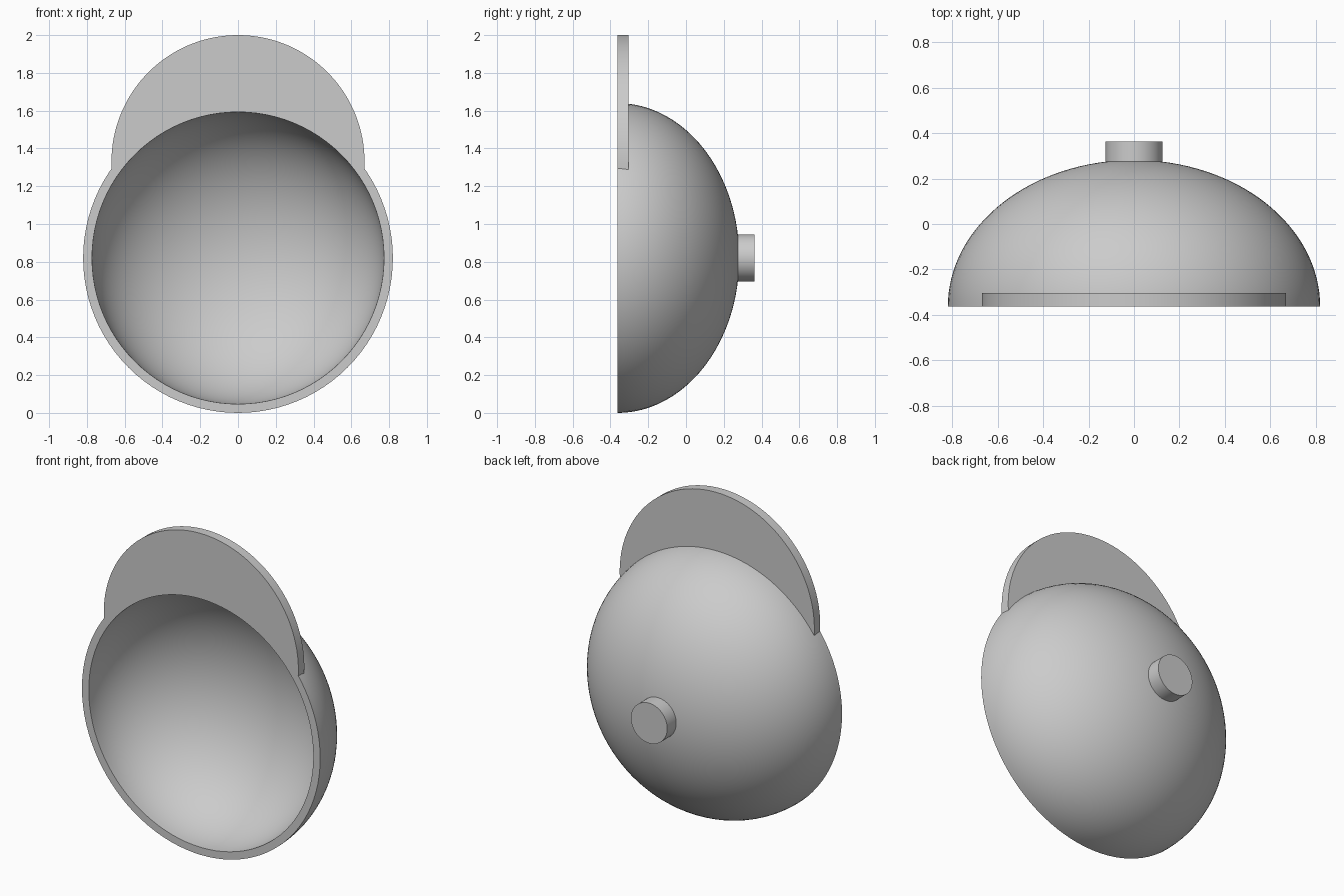
import bpy, bmesh, math
from mathutils import Vector

cube = bpy.data.objects.get("Cube")
if cube:
    bpy.data.objects.remove(cube, do_unlink=True)

RADIUS, INNER = 0.82, 0.773       # rim radii
FRONT, CENTER_Z = -0.363, 0.82    # rim plane and bowl axis
DEPTH, INNER_DEPTH = 0.645, 0.598

grey = bpy.data.materials.new("plain grey")
grey.use_nodes = True
color = (0.6, 0.6, 0.6, 1)
grey.diffuse_color = color
grey.node_tree.nodes["Principled BSDF"].inputs["Base Color"].default_value = color


def finish(name, bm, angle=35):
    bmesh.ops.remove_doubles(bm, verts=bm.verts, dist=1e-4)
    bmesh.ops.recalc_face_normals(bm, faces=bm.faces)
    mesh = bpy.data.meshes.new(name)
    bm.to_mesh(mesh)
    bm.free()
    obj = bpy.data.objects.new(name, mesh)
    bpy.context.collection.objects.link(obj)
    mesh.materials.append(grey)
    bpy.ops.object.select_all(action="DESELECT")
    obj.select_set(True)
    bpy.context.view_layer.objects.active = obj
    bpy.ops.object.shade_smooth_by_angle(angle=math.radians(angle))
    return obj


def lathe(name, profile, steps=96):
    """Spin (radius, y) points around the bowl axis."""
    bm = bmesh.new()
    verts = [bm.verts.new((r, y, CENTER_Z)) for r, y in profile]
    edges = [bm.edges.new(pair) for pair in zip(verts, verts[1:])]
    bmesh.ops.spin(bm, geom=verts + edges, cent=(0, 0, CENTER_Z), axis=(0, 1, 0),
                   angle=math.tau, steps=steps)
    return finish(name, bm)


def quarter(radius, depth, count=32):
    angles = [math.pi / 2 * i / count for i in range(count + 1)]
    return [(radius * math.cos(a), FRONT + depth * math.sin(a)) for a in angles]


# Hollow bowl with a flat rim
outer = quarter(RADIUS, DEPTH)
inner = quarter(INNER, INNER_DEPTH)
lathe("bowl_shell", outer[::-1] + inner)

# Round mounting knob on the back
lathe("back_knob", [(0, 0.25), (0.125, 0.25), (0.125, 0.363), (0, 0.363)], 64)

# Crescent visor: round plate trimmed to follow the bowl
VISOR_R, VISOR_Z, TRIM_R, THICK = 0.67, 1.33, 0.812, 0.058
gap = VISOR_Z - CENTER_Z
meet = (TRIM_R**2 - VISOR_R**2 + gap**2) / (2 * gap)
half = math.sqrt(TRIM_R**2 - meet**2)
top_angle = math.atan2(half, meet - gap)
low_angle = math.atan2(half, meet)


def arc(radius, z, limit, count=64):
    angles = [limit * (2 * i / count - 1) for i in range(count + 1)]
    return [Vector((radius * math.sin(a), FRONT, z + radius * math.cos(a))) for a in angles]


bm = bmesh.new()
upper = [bm.verts.new(p) for p in arc(VISOR_R, VISOR_Z, top_angle)]
lower = [bm.verts.new(p) for p in arc(TRIM_R, CENTER_Z, low_angle)]
bmesh.ops.remove_doubles(bm, verts=[upper[0], lower[0]], dist=1e-3)
bmesh.ops.remove_doubles(bm, verts=[upper[-1], lower[-1]], dist=1e-3)
upper[0], upper[-1] = [v if v.is_valid else w for v, w in
                       ((upper[0], lower[0]), (upper[-1], lower[-1]))]
lower[0], lower[-1] = upper[0], upper[-1]
for i in range(len(upper) - 1):
    ring = [upper[i], upper[i + 1], lower[i + 1], lower[i]]
    bm.faces.new(list(dict.fromkeys(ring)))
extruded = bmesh.ops.extrude_face_region(bm, geom=bm.faces[:])
moved = [g for g in extruded["geom"] if isinstance(g, bmesh.types.BMVert)]
bmesh.ops.translate(bm, verts=moved, vec=(0, THICK, 0))
finish("visor", bm)
